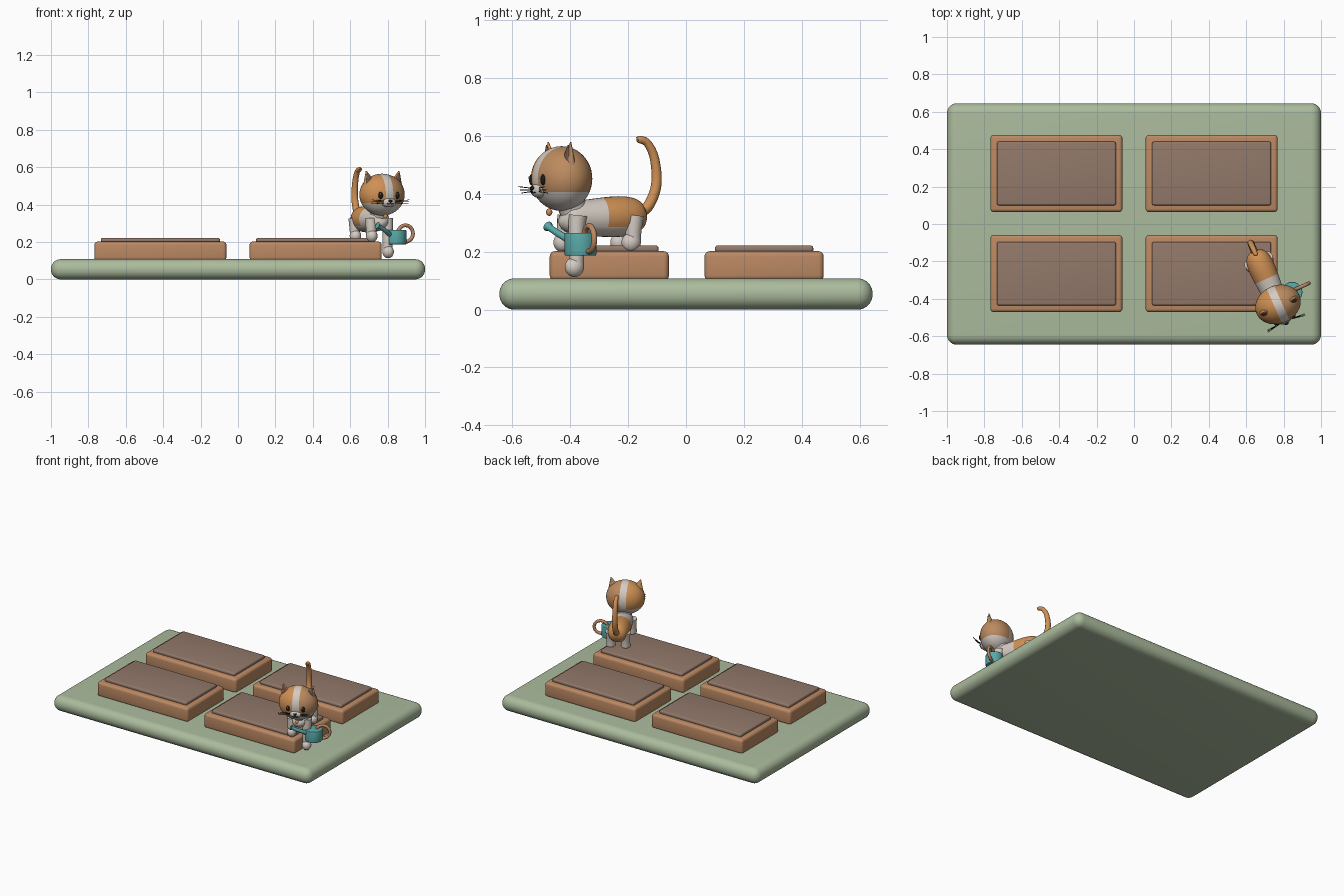
import bpy, bmesh, math
from mathutils import Matrix, Vector

cube = bpy.data.objects.get("Cube")
if cube:
    bpy.data.objects.remove(cube)


def material(name, rgb):
    m = bpy.data.materials.new(name)
    m.use_nodes = True
    m.diffuse_color = (*rgb, 1)
    m.node_tree.nodes["Principled BSDF"].inputs["Base Color"].default_value = (*rgb, 1)
    return m


GREEN = material("sage green", (.41, .5, .34))
WOOD = material("bed wood", (.5, .25, .125))
SOIL = material("soil brown", (.29, .19, .145))
ORANGE = material("orange fur", (.62, .28, .09))
TAN = material("tan fur", (.5, .26, .115))
WHITE = material("white fur", (.66, .6, .54))
TEAL = material("teal", (.1, .4, .39))
INNER = material("ear inside", (.16, .09, .07))
BLACK = material("black", (.012, .01, .01))

# Cat frame: origin under the head, nose toward local -y
CAT = Matrix.Translation((.77, -.43, 0)) @ Matrix.Rotation(math.radians(24), 4, 'Z')


def finish(name, bm, mats, frame=None, cuts=(), rule=None):
    """Cut colour borders, colour faces by rule, place and smooth."""
    for co, no in cuts:
        geom = bm.verts[:] + bm.edges[:] + bm.faces[:]
        bmesh.ops.bisect_plane(bm, geom=geom, plane_co=co, plane_no=no)
    bmesh.ops.recalc_face_normals(bm, faces=bm.faces[:])
    if rule:
        for f in bm.faces:
            f.material_index = rule(f.calc_center_median())
    if frame:
        bm.transform(frame)
    me = bpy.data.meshes.new(name)
    bm.to_mesh(me)
    bm.free()
    for m in mats:
        me.materials.append(m)
    me.shade_smooth()
    me.set_sharp_from_angle(angle=math.radians(40))
    ob = bpy.data.objects.new(name, me)
    bpy.context.collection.objects.link(ob)
    return ob


def box(name, lo, hi, mat, bevel, segments):
    lo, hi = Vector(lo), Vector(hi)
    bm = bmesh.new()
    bmesh.ops.create_cube(bm, size=1)
    bm.transform(Matrix.Translation((lo + hi) / 2) @ Matrix.Diagonal((*(hi - lo), 1)))
    bmesh.ops.bevel(bm, geom=bm.edges[:], offset=bevel, segments=segments,
                    profile=.5, affect='EDGES')
    return finish(name, bm, [mat])


def ball(name, center, radii, mats, cuts=(), rule=None, seg=32):
    bm = bmesh.new()
    bmesh.ops.create_uvsphere(bm, u_segments=seg, v_segments=seg // 2, radius=1)
    bm.transform(Matrix.Translation(center) @ Matrix.Diagonal((*radii, 1)))
    return finish(name, bm, mats, CAT, cuts, rule)


def tube(name, path, mats, cuts=(), rule=None, sides=20, steps=6, closed=False):
    """Sweep circles along a smooth path of (x, y, z, radius) points."""
    pts = [Vector(p) for p in path]
    n, rows = len(pts), []
    at = (lambda i: pts[i % n]) if closed else (lambda i: pts[max(0, min(n - 1, i))])
    for i in range(n if closed else n - 1):
        a, b, c, d = at(i - 1), at(i), at(i + 1), at(i + 2)
        for s in range(steps):
            t = s / steps
            rows.append(b + ((c - a) * t + (2 * a - 5 * b + 4 * c - d) * t ** 2
                             + (3 * b - a - 3 * c + d) * t ** 3) / 2)
    if not closed:
        rows.append(pts[-1])
    bm, rings, m = bmesh.new(), [], len(rows)
    side = None
    for i, row in enumerate(rows):
        p, q = (rows[i - 1], rows[(i + 1) % m]) if closed else (rows[max(i - 1, 0)], rows[min(i + 1, m - 1)])
        tan = (q.xyz - p.xyz).normalized()
        if side is None:
            side = tan.orthogonal()
        side = (side - tan * side.dot(tan)).normalized()
        up = tan.cross(side)
        rings.append([bm.verts.new(row.xyz + row.w * (side * math.cos(k) + up * math.sin(k)))
                      for k in (math.tau * j / sides for j in range(sides))])
    for i in range(m if closed else m - 1):
        r, s = rings[i], rings[(i + 1) % m]
        for j in range(sides):
            k = (j + 1) % sides
            bm.faces.new((r[j], r[k], s[k], s[j]))
    if not closed:
        bm.faces.new(rings[0])
        bm.faces.new(rings[-1])
    return finish(name, bm, mats, CAT, cuts, rule)


# Ground slab and four raised beds
box("ground_slab", (-1, -.645, 0), (1, .645, .108), GREEN, .052, 8)
for sx, xname in ((-1, "right"), (1, "left")):
    for y, yname in ((-.265, "front"), (.27, "back")):
        x = sx * .415
        box(f"{yname}_{xname}_bed", (x - .353, y - .206, .1), (x + .353, y + .206, .202), WOOD, .018, 4)
        box(f"{yname}_{xname}_soil", (x - .318, y - .17, .195), (x + .318, y + .17, .222), SOIL, .01, 4)

# Body: orange saddle over a white chest and belly
tube("body", [(0, .0, .325, .012), (0, .02, .32, .05), (0, .1, .318, .063),
              (0, .22, .322, .07), (0, .29, .325, .054), (0, .32, .328, .008)],
     [WHITE, ORANGE], [((0, .15, 0), (0, 1, 0)), ((0, 0, .285), (0, 0, 1))],
     lambda c: int(c.y > .15 and c.z > .285), sides=32)
tube("neck", [(0, .06, .3, .045), (0, .03, .38, .05)], [WHITE])

# Head: coloured caps on both sides of a white blaze
HEAD_Z, BLAZE, CHEEK = .453, .022, .407


def head_rule(c):
    if abs(c.x) < BLAZE or c.z < CHEEK:
        return 0
    return 1 if c.x < 0 else 2


ball("head", (0, 0, HEAD_Z), (.125, .102, .112), [WHITE, ORANGE, TAN],
     [((BLAZE, 0, 0), (1, 0, 0)), ((-BLAZE, 0, 0), (1, 0, 0)), ((0, 0, CHEEK), (0, 0, 1))],
     head_rule, 48)
ball("muzzle", (0, -.085, .412), (.042, .026, .026), [WHITE])
ball("nose", (0, -.112, .42), (.011, .007, .007), [BLACK], seg=16)
ball("chest_bell", (0, -.047, .337), (.011, .011, .013), [ORANGE], seg=16)

for s, side in ((-1, "right"), (1, "left")):
    # Eyes, mouth and whiskers
    ball(f"{side}_eye", (s * .048, -.092, .449), (.014, .008, .019), [BLACK], seg=20)
    ball(f"{side}_eye_glint", (s * .048 - .004, -.099, .456), (.004, .003, .005), [WHITE], seg=12)
    tube(f"{side}_mouth", [(0, -.113, .412, .002), (s * .008, -.111, .403, .002),
                           (s * .018, -.107, .406, .002)], [BLACK], sides=6, steps=4)
    for k in (-1, 0, 1):
        tube(f"{side}_whisker_{k + 2}", [(s * .035, -.1, .414 + k * .006, .0018),
                                         (s * .11, -.108 - k * .006, .414 + k * .011, .0014)],
             [BLACK], sides=6, steps=2)
    # Ears with a dark front panel
    for part, mat, r, h, dy in (("ear", TAN if s > 0 else ORANGE, .04, .082, 0),
                                ("ear_inside", INNER, .031, .07, -.008)):
        bm = bmesh.new()
        bmesh.ops.create_cone(bm, cap_ends=True, segments=24, radius1=r, radius2=.003, depth=h)
        place = (Matrix.Translation((s * .076, -.008 + dy, .5))
                 @ Matrix.Rotation(s * math.radians(14), 4, 'Y')
                 @ Matrix.Diagonal((1, .55, 1, 1)) @ Matrix.Translation((0, 0, h / 2)))
        finish(f"{side}_{part}", bm, [mat], CAT @ place)
    # Legs: the front left one steps down off the bed
    for end, y, low in (("front", .035, .115 if s > 0 else .2), ("rear", .25, .2)):
        x = s * .048
        tube(f"{end}_{side}_leg", [(x, y + .005, .325, .032), (x, y, .27, .028), (x, y, low + .03, .026)], [WHITE])
        ball(f"{end}_{side}_paw", (x, y - .008, low + .032), (.03, .034, .034), [WHITE])

# Tail curling forward at the tip
tube("tail", [(0, .27, .325, .02), (0, .325, .355, .019), (0, .358, .43, .018),
              (0, .352, .52, .016), (0, .325, .575, .014), (0, .292, .589, .012), (0, .286, .59, .004)], [ORANGE])

# Watering can at the left side, with spout and ring handle
bm = bmesh.new()
bmesh.ops.create_cone(bm, cap_ends=True, segments=40, radius1=.055, radius2=.055, depth=.078)
rims = [e for e in bm.edges if abs(e.verts[0].co.z - e.verts[1].co.z) < .001]
bmesh.ops.bevel(bm, geom=rims, offset=.004, segments=3, profile=.5, affect='EDGES')
finish("watering_can", bm, [TEAL], CAT @ Matrix.Translation((.095, .029, .226)))
tube("can_spout", [(.06, .015, .235, .014), (.01, -.015, .262, .012),
                   (-.03, -.03, .282, .012), (-.042, -.033, .288, .018)], [TEAL])
ring = [(.153 + .044 * math.cos(a), .036, .245 + .044 * math.sin(a), .01)
        for a in (math.tau * i / 12 for i in range(12))]
tube("can_handle", ring, [WOOD], sides=14, steps=4, closed=True)
